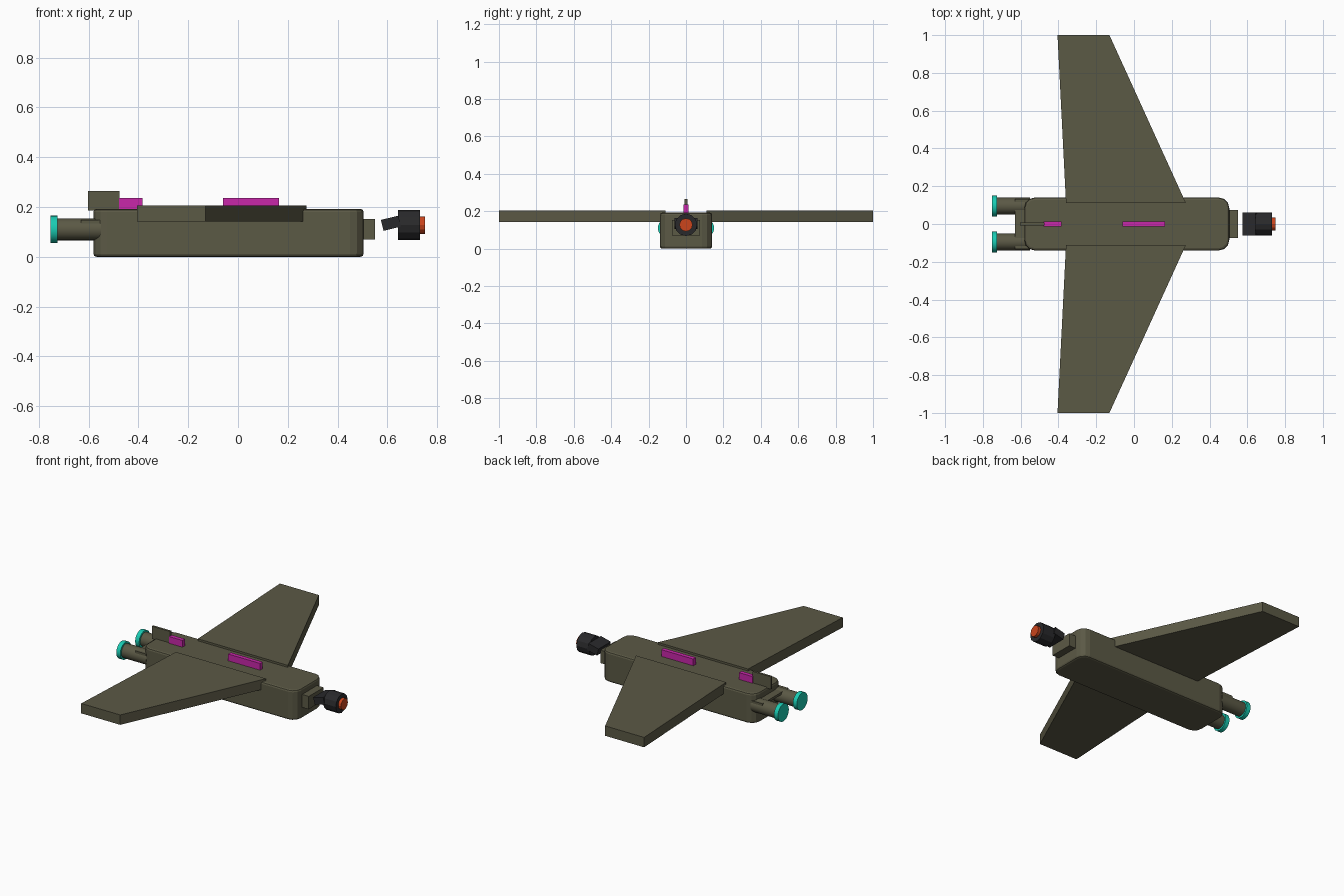
import bpy, bmesh, math
from mathutils import Matrix, Vector

cube = bpy.data.objects.get("Cube")
if cube:
    bpy.data.objects.remove(cube, do_unlink=True)


def material(name, rgb):
    m = bpy.data.materials.new(name)
    m.use_nodes = True
    m.diffuse_color = (*rgb, 1)
    m.node_tree.nodes["Principled BSDF"].inputs["Base Color"].default_value = (*rgb, 1)
    return m


olive = material("olive", (0.105, 0.1, 0.06))
charcoal = material("charcoal", (0.022, 0.022, 0.024))
teal = material("teal", (0.01, 0.6, 0.45))
magenta = material("magenta", (0.58, 0.02, 0.4))
orange = material("orange", (0.6, 0.06, 0.012))


def finish(name, bm, mat, smooth=False):
    bmesh.ops.recalc_face_normals(bm, faces=bm.faces)
    mesh = bpy.data.meshes.new(name)
    bm.to_mesh(mesh)
    bm.free()
    mesh.materials.append(mat)
    obj = bpy.data.objects.new(name, mesh)
    bpy.context.collection.objects.link(obj)
    if smooth:
        bpy.ops.object.select_all(action="DESELECT")
        obj.select_set(True)
        bpy.context.view_layer.objects.active = obj
        bpy.ops.object.shade_smooth_by_angle(angle=math.radians(35))
    return obj


def bevel(obj, width, segments=2):
    mod = obj.modifiers.new("Bevel", "BEVEL")
    mod.width, mod.segments = width, segments
    mod.limit_method, mod.angle_limit = "ANGLE", math.radians(50)
    return obj


def box(name, x, y, z, mat, tilt=0):
    """Box from (min, max) pairs, tilted about its own y axis."""
    lo, hi = Vector((x[0], y[0], z[0])), Vector((x[1], y[1], z[1]))
    bm = bmesh.new()
    place = (Matrix.Translation((lo + hi) / 2) @ Matrix.Rotation(tilt, 4, "Y")
             @ Matrix.Diagonal((*(hi - lo), 1)))
    bmesh.ops.create_cube(bm, size=1, matrix=place)
    return finish(name, bm, mat)


def tube(name, x0, x1, y, z, radius, mat, sides=24):
    """Cylinder lying along x."""
    bm = bmesh.new()
    place = Matrix.Translation(((x0 + x1) / 2, y, z)) @ Matrix.Rotation(math.pi / 2, 4, "Y")
    bmesh.ops.create_cone(bm, cap_ends=True, segments=sides, radius1=radius,
                          radius2=radius, depth=x1 - x0, matrix=place)
    return finish(name, bm, mat, sides > 12)


# Fuselage: box with rounded upright corners and softly bevelled rims
bm = bmesh.new()
bmesh.ops.create_cube(bm, size=1, matrix=Matrix.Translation((-0.038, 0, 0.096))
                      @ Matrix.Diagonal((1.085, 0.28, 0.192, 1)))
upright = [e for e in bm.edges if abs(e.verts[0].co.z - e.verts[1].co.z) > 0.1]
bmesh.ops.bevel(bm, geom=upright, offset=0.055, segments=3, profile=0.5, affect="EDGES")
bevel(finish("fuselage", bm, olive), 0.012)

# Nose block and sensor head
box("nose_block", (0.5, 0.551), (-0.075, 0.075), (0.07, 0.152), olive)
box("sensor_neck", (0.578, 0.65), (-0.062, 0.062), (0.112, 0.157), charcoal, -0.24)
tube("sensor_head", 0.643, 0.731, 0, 0.127, 0.06, charcoal, 12)
tube("sensor_lens", 0.725, 0.75, 0, 0.127, 0.035, orange, 12)

# Wings and engines, mirrored
for side, label in ((1, "left"), (-1, "right")):
    bm = bmesh.new()
    outline = [(-0.36, 0.11), (0.275, 0.11), (-0.13, 1.0), (-0.405, 1.0)]
    base = bm.faces.new([bm.verts.new((x, y * side, 0.142)) for x, y in outline])
    up = bmesh.ops.extrude_face_region(bm, geom=[base])["geom"]
    bmesh.ops.translate(bm, vec=(0, 0, 0.063),
                        verts=[v for v in up if isinstance(v, bmesh.types.BMVert)])
    finish(label + "_wing", bm, olive)
    tube(label + "_engine", -0.735, -0.55, 0.095 * side, 0.11, 0.044, olive)
    tube(label + "_engine_ring", -0.753, -0.725, 0.095 * side, 0.11, 0.055, teal)

# Tail plate and fin
box("tail_plate", (-0.63, -0.555), (-0.132, 0.132), (0.133, 0.148), olive)
box("tail_fin", (-0.603, -0.475), (-0.007, 0.007), (0.185, 0.265), olive)

# Spine strips
box("spine_strip", (-0.06, 0.165), (-0.013, 0.013), (0.187, 0.235), magenta)
box("rear_spine_strip", (-0.478, -0.383), (-0.013, 0.013), (0.187, 0.235), magenta)
